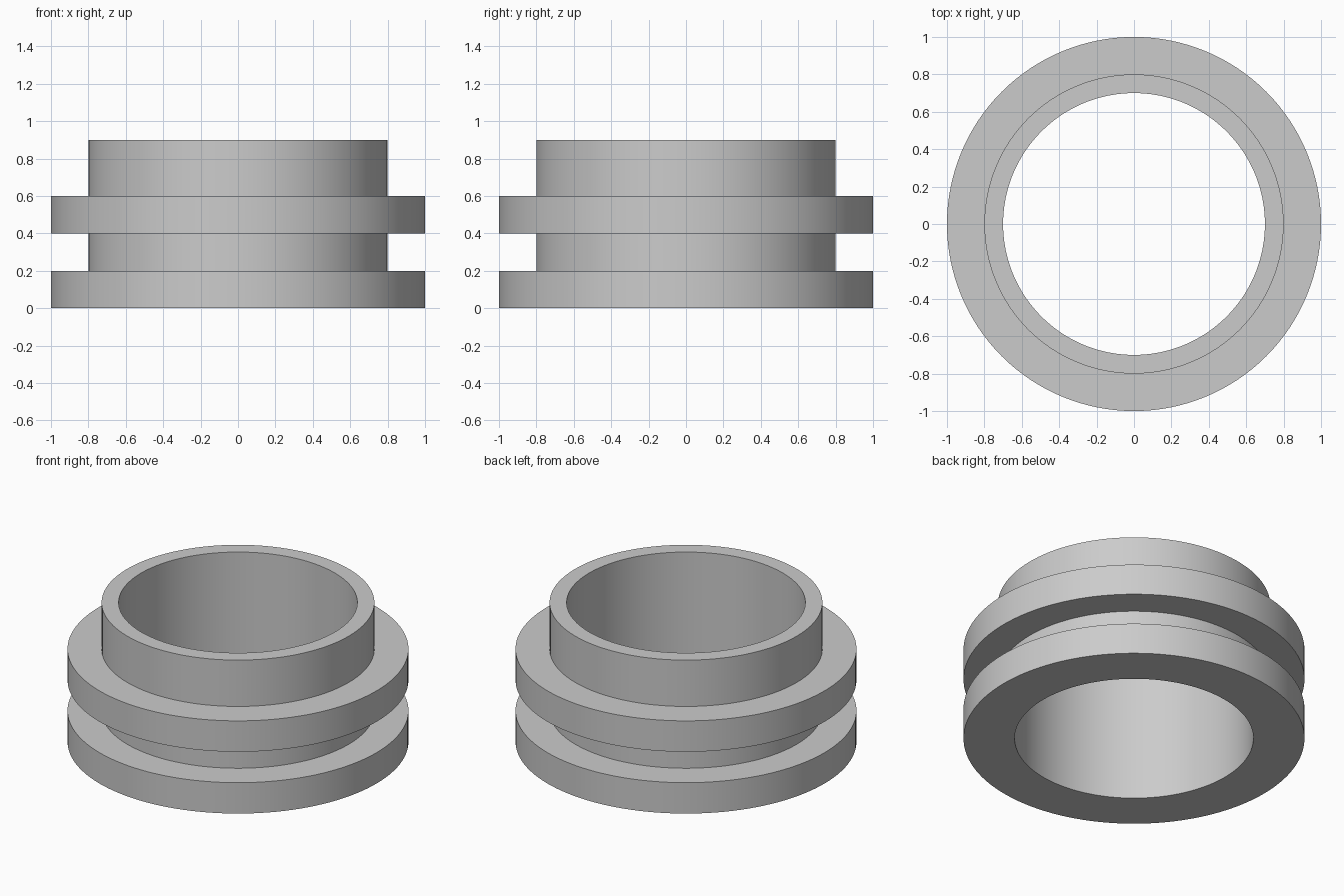
import bpy, bmesh, math

SEGMENTS = 128
BORE, NECK, FLANGE = 0.70, 0.80, 1.00

cube = bpy.data.objects.get("Cube")
if cube:
    bpy.data.objects.remove(cube, do_unlink=True)

# Plain grey finish
grey = bpy.data.materials.new("light_grey")
grey.use_nodes = True
colour = (0.6, 0.6, 0.6, 1)
grey.diffuse_color = colour
grey.node_tree.nodes["Principled BSDF"].inputs["Base Color"].default_value = colour


def lathe(name, profile):
    """Revolve a closed (radius, height) profile around z."""
    bm = bmesh.new()
    rings = []
    for r, z in profile:
        rings.append([bm.verts.new((r * math.cos(a), r * math.sin(a), z))
                      for a in (math.tau * i / SEGMENTS for i in range(SEGMENTS))])
    for k, ring in enumerate(rings):
        upper = rings[(k + 1) % len(rings)]
        for i in range(SEGMENTS):
            j = (i + 1) % SEGMENTS
            bm.faces.new((ring[i], ring[j], upper[j], upper[i]))
    bmesh.ops.recalc_face_normals(bm, faces=bm.faces)
    mesh = bpy.data.meshes.new(name)
    bm.to_mesh(mesh)
    bm.free()
    mesh.materials.append(grey)
    obj = bpy.data.objects.new(name, mesh)
    bpy.context.collection.objects.link(obj)
    return obj


# Hollow collar: bottom flange, groove, middle flange, plain upper neck
collar = lathe("flanged_collar", [
    (BORE, 0), (FLANGE, 0), (FLANGE, 0.2), (NECK, 0.2),
    (NECK, 0.4), (FLANGE, 0.4), (FLANGE, 0.6), (NECK, 0.6),
    (NECK, 0.9), (BORE, 0.9)])

# Smooth round walls, crisp rims
bpy.ops.object.select_all(action='DESELECT')
collar.select_set(True)
bpy.context.view_layer.objects.active = collar
bpy.ops.object.shade_smooth_by_angle(angle=math.radians(30))
